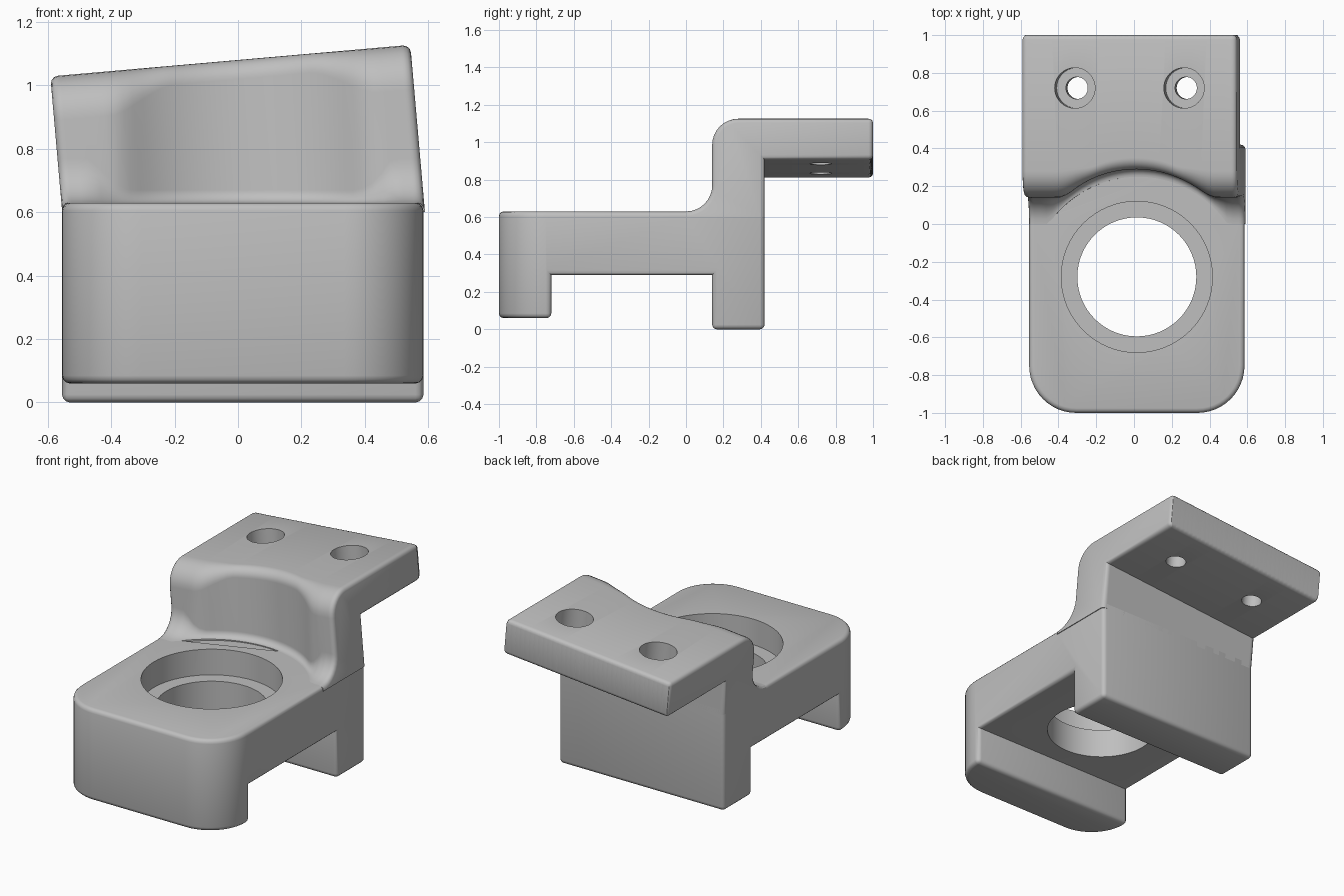
import bpy, bmesh
from math import radians, sin, cos, tan, sqrt, pi
from mathutils import Vector

if "Cube" in bpy.data.objects:
    bpy.data.objects.remove(bpy.data.objects["Cube"])

GREY = (0.52, 0.52, 0.52, 1)
metal = bpy.data.materials.new("plain_grey")
metal.use_nodes = True
metal.diffuse_color = GREY
metal.node_tree.nodes["Principled BSDF"].inputs["Base Color"].default_value = GREY

CX, HALF = 0.015, 0.57          # centre and half width of the body
FLOOR = 0.63                    # top of the base
TILT = radians(5)
BORE_Y, POCKET_R = -0.28, 0.57  # axis and radius of the clearance pocket
FRONT, BACK = 0.14, 0.42        # upright wall


def make_object(name, bm):
    mesh = bpy.data.meshes.new(name)
    bm.to_mesh(mesh)
    bm.free()
    obj = bpy.data.objects.new(name, mesh)
    bpy.context.collection.objects.link(obj)
    mesh.materials.append(metal)
    return obj


def activate(obj):
    bpy.ops.object.select_all(action='DESELECT')
    obj.select_set(True)
    bpy.context.view_layer.objects.active = obj


def drill(obj, x, y, radius, low, high):
    """Cut a vertical round hole and discard the cutter."""
    bpy.ops.mesh.primitive_cylinder_add(vertices=64, radius=radius, depth=high - low,
                                        location=(x, y, (low + high) / 2))
    cutter = bpy.context.object
    cutter.hide_render = True
    cutter.data.materials.append(metal)
    mod = obj.modifiers.new("hole", 'BOOLEAN')
    mod.operation, mod.solver, mod.object = 'DIFFERENCE', 'EXACT', cutter
    activate(obj)
    bpy.ops.object.modifier_apply(modifier=mod.name)
    bpy.data.objects.remove(cutter)


def round_edges(bm, edges, size, segments):
    bmesh.ops.bevel(bm, geom=edges, offset=size, segments=segments, profile=0.5,
                    affect='EDGES', clamp_overlap=False)


def smooth(obj):
    activate(obj)
    bpy.ops.object.shade_smooth_by_angle(angle=radians(32))


# Base block: side profile extruded across x, with a lip in front and a foot behind
profile = [(-1, 0.06), (-0.72, 0.06), (-0.72, 0.29), (FRONT, 0.29), (FRONT, 0),
           (BACK, 0), (BACK, FLOOR), (0, FLOOR), (-1, FLOOR)]
bm = bmesh.new()
side = bm.faces.new([bm.verts.new((CX - HALF, y, z)) for y, z in profile])
grown = bmesh.ops.extrude_face_region(bm, geom=[side])["geom"]
bmesh.ops.translate(bm, vec=(2 * HALF, 0, 0),
                    verts=[v for v in grown if isinstance(v, bmesh.types.BMVert)])
bmesh.ops.recalc_face_normals(bm, faces=bm.faces)

# Large round front corners, then small rounds on the convex edges
corners = [e for e in bm.edges if all(v.co.y < -0.99 for v in e.verts)
           and abs(e.verts[0].co.z - e.verts[1].co.z) > 0.1]
round_edges(bm, corners, 0.25, 12)
bm.normal_update()


def wants_round(e):
    under_wall = all(v.co.z > FLOOR - 0.001 and v.co.y > -0.001 for v in e.verts)
    return (len(e.link_faces) == 2 and e.is_convex and not under_wall
            and e.calc_face_angle() > radians(40))


round_edges(bm, [e for e in bm.edges if wants_round(e)], 0.025, 3)
base = make_object("base_block", bm)
drill(base, CX, BORE_Y, 0.40, 0.47, 0.9)      # bearing seat
drill(base, CX, BORE_Y, 0.315, 0.1, 0.6)      # through bore
smooth(base)


# Tilted mount: sections in the tilted frame, lofted across x
HEIGHT, UNDER, STEPS, ARC = 0.45, 0.23, 36, 8


def pocket(dx):
    return BORE_Y + sqrt(max(0, POCKET_R ** 2 - dx ** 2))


def wall_front(dx):
    """Front of the wall: flat at the sides, blended into the round pocket."""
    a, k = pocket(dx), 0.04
    blend = max(k - abs(a - FRONT), 0) / k
    return max(a, FRONT) + blend * blend * k / 4


def section(u):
    low = -u * tan(TILT)
    dx = u - tan(TILT) * 0.08
    f = wall_front(dx)
    r = min(0.14, f - pocket(dx) + 0.04)
    pts = [(f - r, low - 0.03)]
    for i in range(ARC + 1):
        a = -pi / 2 + pi / 2 * i / ARC
        pts.append((f - r + r * cos(a), low + r + r * sin(a)))
    f = wall_front(u - tan(TILT) * 0.35)
    r = 0.14 - 0.08 * min(1, (f - FRONT) / 0.1)
    for i in range(ARC + 1):
        a = pi - pi / 2 * i / ARC
        pts.append((f + r + r * cos(a), HEIGHT - r + r * sin(a)))
    return pts + [(1, HEIGHT), (1, UNDER), (BACK, UNDER), (BACK, low - 0.03)]


bm = bmesh.new()
rings = []
for s in range(STEPS + 1):
    u = -HALF + 2 * HALF * s / STEPS
    rings.append([bm.verts.new((u, y, h)) for y, h in section(u)])
count = len(rings[0])
for a, b in zip(rings, rings[1:]):
    for j in range(count):
        k = (j + 1) % count
        bm.faces.new((a[j], a[k], b[k], b[j]))
for ring in (rings[0], rings[-1]):
    bm.faces.new(ring)
bmesh.ops.recalc_face_normals(bm, faces=bm.faces)

# Round both ends and the free edge of the flange
edges = [bm.edges.get((ring[j], ring[j + 1]))
         for ring in (rings[0], rings[-1]) for j in range(1, count - 1)]
edges += [e for e in bm.edges if all(v.co.y > 0.99 for v in e.verts) and e not in edges]
round_edges(bm, edges, 0.024, 3)
mount = make_object("tilted_mount", bm)

# Counterbored screw holes
for x in (-0.29, 0.29):
    drill(mount, x, 0.72, 0.107, HEIGHT - 0.12, HEIGHT + 0.2)
    drill(mount, x, 0.72, 0.058, UNDER - 0.2, HEIGHT - 0.05)
smooth(mount)
mount.location = Vector((CX, 0, FLOOR))
mount.rotation_euler = (0, -TILT, 0)
